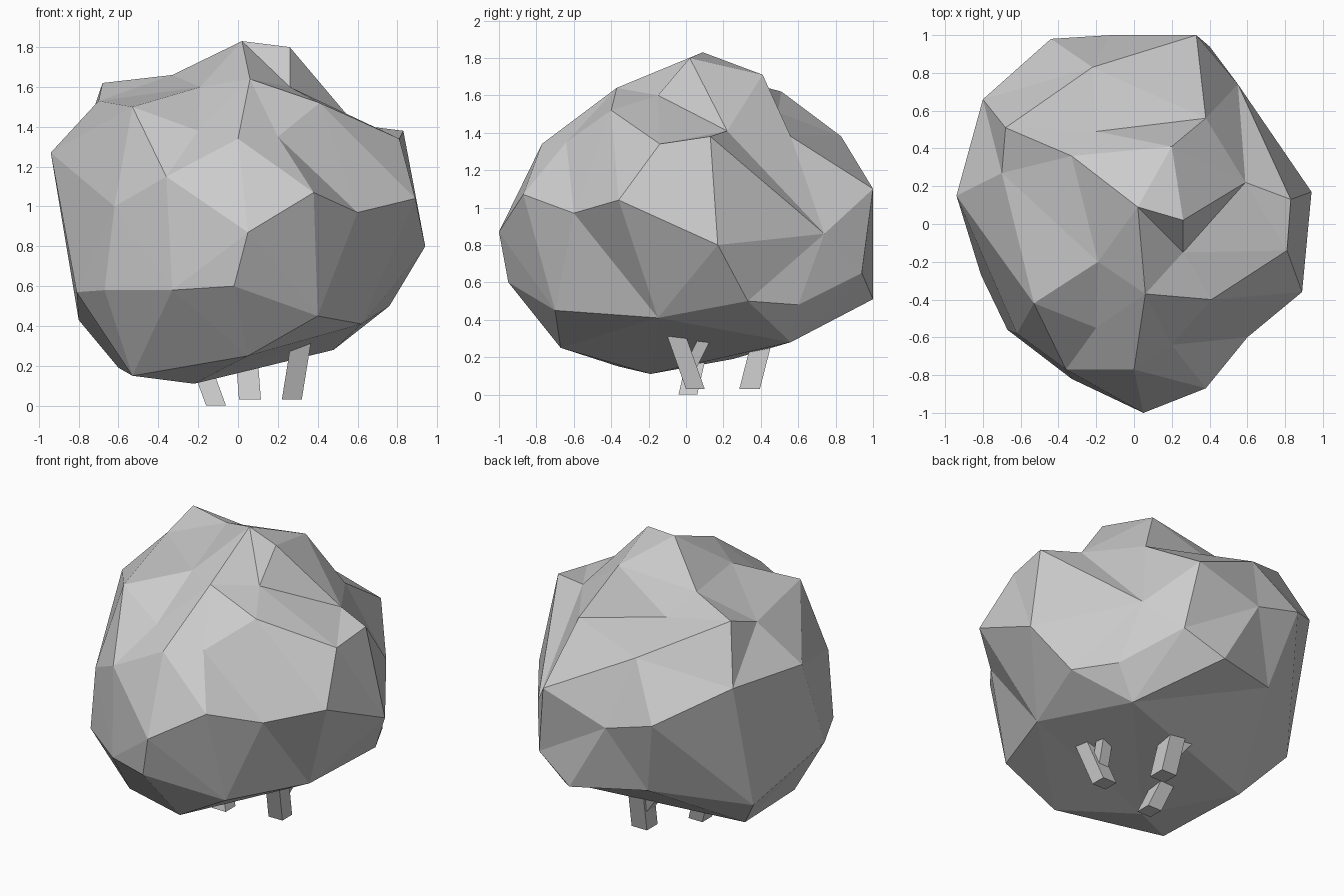
import bpy, bmesh
from mathutils import Vector

grey = bpy.data.materials.new("plain grey")
grey.diffuse_color = (0.6, 0.6, 0.6, 1)


def finish(name, bm):
    bmesh.ops.recalc_face_normals(bm, faces=bm.faces)
    mesh = bpy.data.meshes.new(name)
    bm.to_mesh(mesh)
    bm.free()
    mesh.materials.append(grey)
    bpy.context.collection.objects.link(bpy.data.objects.new(name, mesh))


def foliage(name, heart, corners):
    """Faceted shell around a heart point: wrap a ball, then push each point out or in."""
    bm = bmesh.new()
    heart = Vector(heart)
    target = {}
    for corner in map(Vector, corners):
        target[bm.verts.new((corner - heart).normalized())] = corner
    bmesh.ops.convex_hull(bm, input=list(bm.verts))
    for v in bm.verts:
        v.co = target[v]
    finish(name, bm)


def stem(name, foot, top, width):
    """Leaning square stem with level ends."""
    bm = bmesh.new()
    bmesh.ops.create_cube(bm, size=1)
    for v in bm.verts:
        end = Vector(top if v.co.z > 0 else foot)
        v.co = end + Vector((v.co.x * width, v.co.y * width, 0))
    finish(name, bm)


# Irregular bush crown: peaks and hollows, region by region
foliage("crown", (0, 0, 0.9), [
    # top
    (0.02, 0.09, 1.83), (0.26, 0.02, 1.8), (0.26, -0.15, 1.6), (0.41, -0.4, 1.52),
    (0.06, -0.37, 1.64), (-0.19, -0.2, 1.6), (-0.53, -0.42, 1.5), (-0.7, 0.27, 1.53),
    (-0.33, 0.36, 1.66), (-0.68, 0.51, 1.62), (0.2, 0.41, 1.71), (0.59, 0.22, 1.41),
    (-0.2, 0.49, 1.51), (-0.22, 0.83, 1.38), (0.38, 0.56, 1.38),
    # front
    (0.05, -1, 0.87), (-0.36, -0.77, 1.15), (0, -0.77, 1.34), (0.2, -0.64, 1.35),
    (-0.2, -0.55, 1.38), (0.38, -0.87, 1.07), (0.6, -0.6, 0.97), (-0.02, -0.95, 0.6),
    (-0.33, -0.82, 0.58), (0.05, -0.67, 0.25), (0.4, -0.7, 0.45), (-0.62, -0.58, 1.0),
    # right
    (0.89, -0.36, 1.04), (0.81, -0.14, 1.34), (0.83, 0.13, 1.38),
    (0.94, 0.17, 0.8), (0.62, -0.15, 0.41), (0.76, 0.33, 0.5),
    # back
    (0.55, 0.74, 0.86), (0.33, 1, 1.1), (0.4, 0.94, 0.65), (0.14, 1, 0.51),
    (0.62, 0.6, 0.48), (0.48, 0.56, 0.28), (-0.12, 1, 0.96), (-0.44, 0.98, 1.05),
    (-0.8, 0.66, 1.27), (-0.32, 0.85, 0.55),
    # left
    (-0.94, 0.15, 1.27), (-0.8, 0.45, 0.43), (-0.6, 0.25, 0.19), (-0.81, -0.27, 0.57),
    (-0.67, -0.56, 0.58),
    # underside
    (-0.53, -0.36, 0.15), (-0.22, -0.19, 0.11)])

# Stems under the foliage, two of them forked
stem("stem_left", (-0.11, 0.01, 0), (-0.22, 0.08, 0.3), 0.1)
stem("stem_right", (0.27, 0.05, 0.03), (0.32, -0.06, 0.34), 0.1)
stem("stem_right_branch", (0.28, 0.02, 0.14), (0.32, 0.13, 0.36), 0.07)
stem("stem_back", (0.06, 0.34, 0.03), (0.03, 0.44, 0.42), 0.11)
stem("stem_back_branch", (0.05, 0.37, 0.14), (-0.12, 0.42, 0.36), 0.08)
